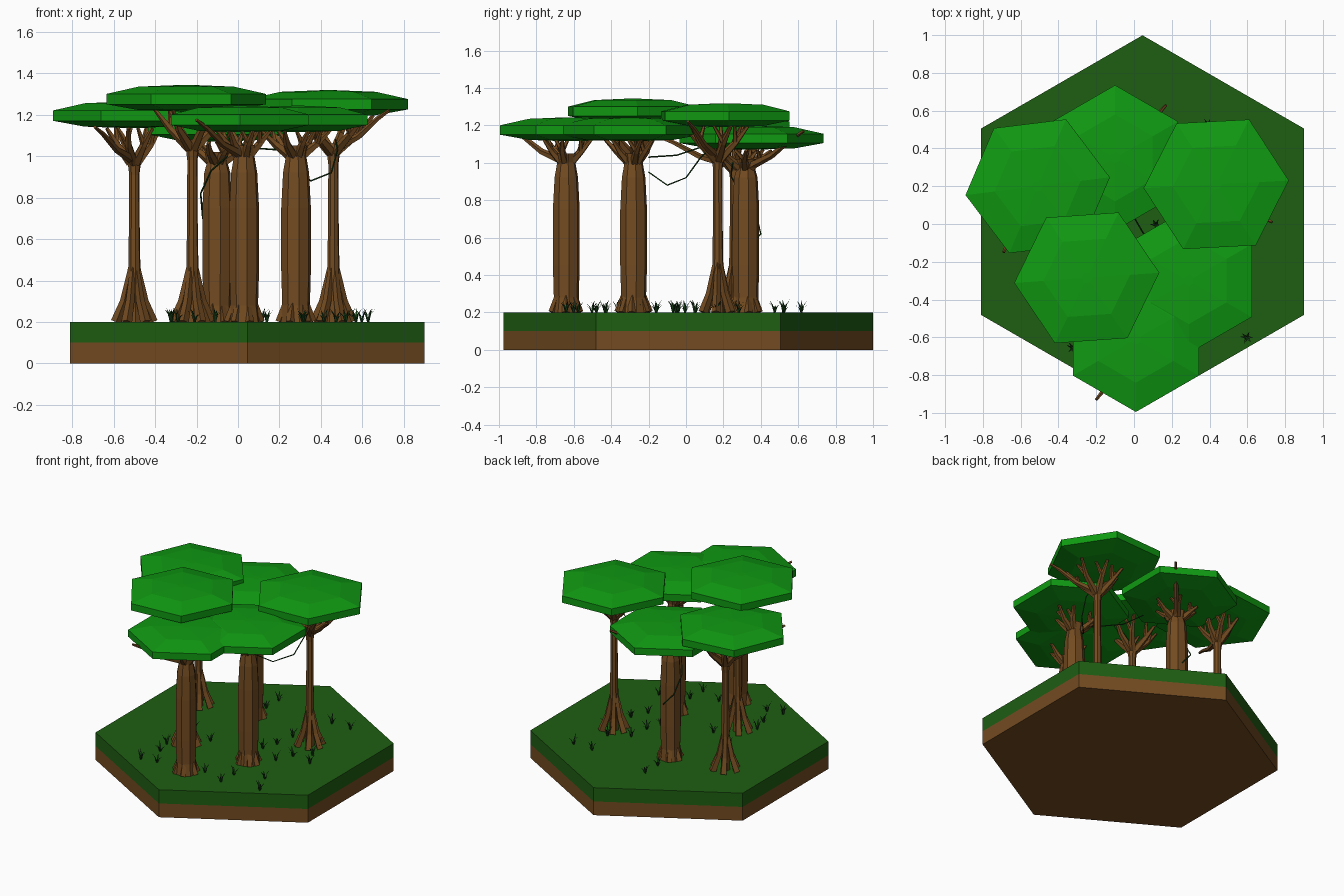
import bpy, bmesh, math, random
from mathutils import Vector

if "Cube" in bpy.data.objects:
    bpy.data.objects.remove(bpy.data.objects["Cube"])

random.seed(4)


def material(name, rgb):
    m = bpy.data.materials.new(name)
    m.diffuse_color = (*rgb, 1)
    m.use_nodes = True
    m.node_tree.nodes["Principled BSDF"].inputs["Base Color"].default_value = m.diffuse_color
    return m


BARK = material("bark", (0.17, 0.07, 0.015))
SOIL = material("soil", (0.17, 0.07, 0.015))
TURF = material("turf", (0.013, 0.11, 0.006))
LEAF = material("leaf", (0.005, 0.32, 0.006))
BLADE = material("blade", (0.008, 0.05, 0.008))


def finish(bm, name, mat):
    bmesh.ops.recalc_face_normals(bm, faces=bm.faces)
    me = bpy.data.meshes.new(name)
    bm.to_mesh(me)
    bm.free()
    me.materials.append(mat)
    ob = bpy.data.objects.new(name, me)
    bpy.context.collection.objects.link(ob)
    return ob


def skin(bm, rings):
    """Join equal rings of points into a closed body."""
    vs = [[bm.verts.new(p) for p in r] for r in rings]
    n = len(vs[0])
    for a, b in zip(vs, vs[1:]):
        for i in range(n):
            j = (i + 1) % n
            bm.faces.new((a[i], a[j], b[j], b[i]))
    bm.faces.new(vs[0][::-1])
    bm.faces.new(vs[-1])


def ring(c, r, n, turn=0.0):
    return [Vector((c[0] + r * math.cos(turn + i * math.tau / n),
                    c[1] + r * math.sin(turn + i * math.tau / n), c[2])) for i in range(n)]


def limb(bm, pts, radii, n=5):
    """Tapered tube along a bent path."""
    pts = [Vector(p) for p in pts]
    rings = []
    for i, (p, r) in enumerate(zip(pts, radii)):
        d = (pts[min(i + 1, len(pts) - 1)] - pts[max(i - 1, 0)]).normalized()
        u = d.cross(Vector((0, 1, 0)) if abs(d.y) < 0.8 else Vector((1, 0, 0))).normalized()
        v = d.cross(u)
        rings.append([p + r * (u * math.cos(k * math.tau / n) + v * math.sin(k * math.tau / n))
                      for k in range(n)])
    skin(bm, rings)


def polar(c, a, r, z):
    return Vector((c[0] + r * math.cos(a), c[1] + r * math.sin(a), z))


# Hexagonal ground tile
for name, z0, z1, mat in (("soil_layer", 0, 0.1, SOIL), ("grass_layer", 0.1, 0.2, TURF)):
    bm = bmesh.new()
    skin(bm, [ring((0.045, 0.012, z), 0.987, 6, math.pi / 6) for z in (z0, z1)])
    finish(bm, name, mat)


# Flat six-sided leaf crown
def canopy(name, x, y, z, turn):
    bm = bmesh.new()
    skin(bm, [ring((x, y, z + h), r, 6, math.radians(turn)) for r, h in
              ((0.03, -0.035), (0.23, -0.028), (0.385, 0), (0.385, 0.05),
               (0.23, 0.085), (0.03, 0.093))])
    finish(bm, name, LEAF)


# Trunk with roots and forked branches
def tree(name, x, y, top, thick, crown_z, spread, extra=None):
    bm = bmesh.new()
    c = (x, y)
    if thick:
        prof = ((0.2, 0.08), (0.28, 0.068), (0.45, 0.073), (0.75, 0.073),
                (0.92, 0.064), (top, 0.05), (top + 0.05, 0.06))
        roots, foot, high, rr = 6, 0.078, 0.36, 0.022
    else:
        prof = ((0.2, 0.032), (0.45, 0.03), (0.7, 0.026), (top - 0.07, 0.025),
                (top, 0.034), (top + 0.03, 0.03))
        roots, foot, high, rr = 6, 0.088, 0.48, 0.026
    skin(bm, [ring((x, y, z), r, 8, 0.2) for z, r in prof])
    for i in range(roots):
        a = i * math.tau / roots + random.uniform(-0.2, 0.2)
        limb(bm, [polar(c, a, foot, 0.2), polar(c, a, foot * 0.55, 0.3),
                  polar(c, a, 0.05 if thick else 0.012, high)],
             (rr, rr * 0.8, rr * 0.5), 4)
    for i in range(6):
        a = i * math.tau / 6 + random.uniform(-0.3, 0.3)
        s = spread * random.uniform(0.8, 1.15)
        mid = polar(c, a, s * 0.6, top + (crown_z - top) * 0.42)
        limb(bm, [polar(c, a, 0.015, top - 0.01), mid,
                  polar(c, a + 0.1, s, crown_z - 0.015)],
             (0.026, 0.018, 0.009))
        limb(bm, [mid, polar(c, a - 0.4, s * 0.75, crown_z - 0.01)], (0.015, 0.008))
    if extra:
        e = Vector(extra)
        s = Vector((x, y, top))
        limb(bm, [s, s.lerp(e, 0.45) + Vector((0, 0, -0.02)), s.lerp(e, 0.8), e],
             (0.025, 0.017, 0.012, 0.008))
    finish(bm, name + "_trunk", BARK)


tree("right_tree", 0.46, 0.17, 1.03, False, 1.21, 0.19, (0.73, 0.01, 1.22))
tree("left_tree", -0.5, 0.26, 0.98, False, 1.15, 0.16, (-0.69, -0.15, 1.14))
tree("front_left_tree", -0.22, -0.28, 1.05, False, 1.24, 0.18)
tree("back_tree", -0.1, 0.32, 0.97, True, 1.08, 0.16, (0.17, 0.63, 1.17))
tree("middle_tree", 0.28, -0.28, 1.0, True, 1.14, 0.15)
tree("front_tree", 0.03, -0.64, 1.0, True, 1.14, 0.15, (-0.2, -0.93, 1.175))

canopy("right_canopy", 0.435, 0.21, 1.225, 3)
canopy("left_canopy", -0.51, 0.2, 1.17, 7)
canopy("front_left_canopy", -0.25, -0.285, 1.25, 4)
canopy("back_canopy", -0.1, 0.35, 1.105, 30)
canopy("middle_canopy", 0.29, -0.3, 1.15, 30)
canopy("front_canopy", 0.01, -0.61, 1.15, 30)

# Hanging vines
for name, pts in (
        ("right_vine", ((0.29, -0.2, 0.95), (0.35, -0.1, 0.88), (0.45, 0.0, 0.92),
                        (0.48, 0.08, 1.03), (0.47, 0.13, 1.08))),
        ("high_vine", ((0.2, -0.2, 1.03), (0.05, -0.05, 1.04), (-0.02, 0.07, 1.08))),
        ("back_vine", ((-0.05, 0.25, 1.0), (-0.13, 0.24, 0.93), (-0.18, 0.3, 0.82),
                       (-0.17, 0.38, 0.7), (-0.1, 0.4, 0.62), (-0.04, 0.31, 0.53)))):
    bm = bmesh.new()
    limb(bm, pts, [0.004] * len(pts), 4)
    finish(bm, name, BLADE)

# Grass tufts scattered over the tile
bm = bmesh.new()
spots = []
while len(spots) < 28:
    p = Vector((random.uniform(-0.35, 0.64), random.uniform(-0.7, 0.62)))
    if all((p - q).length > 0.11 for q in spots):
        spots.append(p)
for p in spots:
    for k in range(6):
        a = k * math.tau / 6 + random.uniform(-0.4, 0.4)
        h = random.uniform(0.035, 0.07)
        side = Vector((-math.sin(a), math.cos(a), 0)) * 0.005
        b, m = polar(p, a, 0.003, 0.2), polar(p, a, 0.014, 0.2 + h * 0.6)
        t = polar(p, a, 0.035, 0.2 + h)
        v = [bm.verts.new(q) for q in (b - side, b + side, m + side, m - side, t)]
        bm.faces.new(v[:4])
        bm.faces.new((v[3], v[2], v[4]))
finish(bm, "grass_tufts", BLADE)
